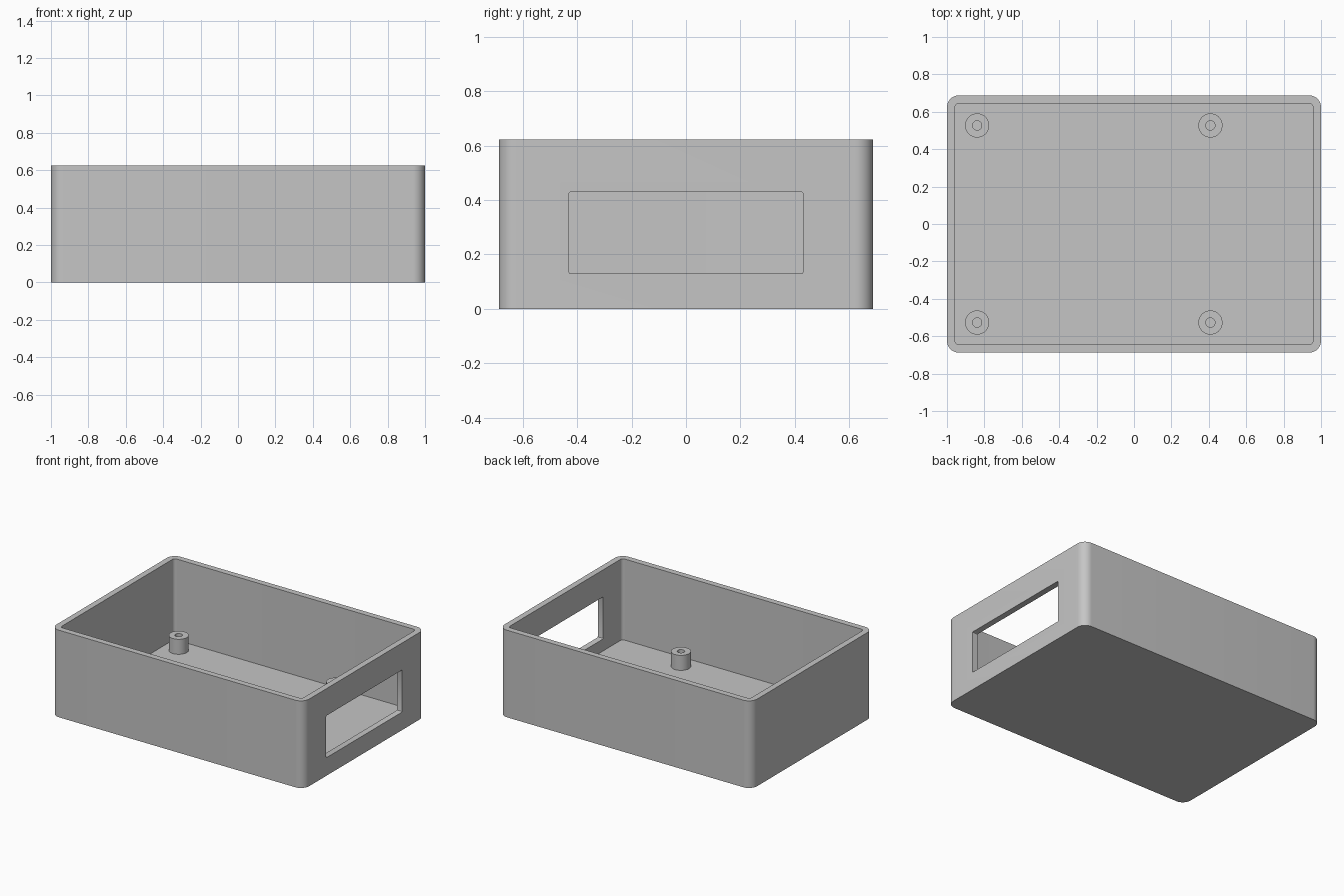
import bpy, bmesh
from math import pi, cos, sin
from mathutils import Vector

if "Cube" in bpy.data.objects:
    bpy.data.objects.remove(bpy.data.objects["Cube"], do_unlink=True)

MM = 2 / 93                      # model units per millimetre
LENGTH, WIDTH, HEIGHT = 93 * MM, 64 * MM, 29 * MM
WALL = 2 * MM

grey = bpy.data.materials.new("plain grey")
grey.use_nodes = True
colour = (0.56, 0.56, 0.56, 1)
grey.diffuse_color = colour
grey.node_tree.nodes["Principled BSDF"].inputs["Base Color"].default_value = colour


def add_object(name, bm):
    bmesh.ops.recalc_face_normals(bm, faces=bm.faces[:])
    mesh = bpy.data.meshes.new(name)
    bm.to_mesh(mesh)
    bm.free()
    mesh.materials.append(grey)
    ob = bpy.data.objects.new(name, mesh)
    bpy.context.collection.objects.link(ob)
    return ob


def rounded_box(name, size, centre, radius, axis, segments):
    """Box whose edges parallel to one axis are rounded."""
    bm = bmesh.new()
    bmesh.ops.create_cube(bm, size=1)
    bmesh.ops.scale(bm, vec=size, verts=bm.verts[:])
    edges = [e for e in bm.edges
             if abs((e.verts[0].co - e.verts[1].co)[axis]) > 0.001]
    bmesh.ops.bevel(bm, geom=edges, offset=radius, segments=segments,
                    profile=0.5, affect='EDGES')
    bmesh.ops.translate(bm, vec=centre, verts=bm.verts[:])
    return add_object(name, bm)


def select_only(ob):
    bpy.ops.object.select_all(action='DESELECT')
    ob.select_set(True)
    bpy.context.view_layer.objects.active = ob


def cut(ob, cutter):
    mod = ob.modifiers.new("cut", 'BOOLEAN')
    mod.operation = 'DIFFERENCE'
    mod.solver = 'EXACT'
    mod.object = cutter
    select_only(ob)
    bpy.ops.object.modifier_apply(modifier=mod.name)
    bpy.data.objects.remove(cutter, do_unlink=True)


def smooth(ob):
    select_only(ob)
    bpy.ops.object.shade_smooth_by_angle(angle=pi / 6)


# Open tray: rounded block, hollowed out, with a window in the +x wall
tray = rounded_box("tray", (LENGTH, WIDTH, HEIGHT), (0, 0, HEIGHT / 2),
                   3 * MM, 2, 12)
cavity = rounded_box("cavity_cutter", (LENGTH - 2 * WALL, WIDTH - 2 * WALL, HEIGHT),
                     (0, 0, HEIGHT / 2 + WALL), MM, 2, 8)
cut(tray, cavity)
window = rounded_box("window_cutter", (10 * MM, 40 * MM, 14 * MM),
                     (LENGTH / 2, 0, 13 * MM), 0.3 * MM, 0, 3)
cut(tray, window)
smooth(tray)


# Hollow mounting posts standing on the floor
def post(name, x, y, sides=40):
    outer, bore, bottom, top = 3 * MM, 1.15 * MM, WALL, 7 * MM
    profile = [(outer, bottom), (outer, top), (bore, top), (bore, bottom)]
    bm = bmesh.new()
    rings = [[bm.verts.new((x + r * cos(2 * pi * i / sides),
                            y + r * sin(2 * pi * i / sides), z))
              for i in range(sides)] for r, z in profile]
    for a, b in zip(rings, rings[1:] + rings[:1]):
        for i in range(sides):
            j = (i + 1) % sides
            bm.faces.new((a[i], a[j], b[j], b[i]))
    smooth(add_object(name, bm))


for side, x in (("right", -39 * MM), ("left", 19 * MM)):
    for end, y in (("front", -24.5 * MM), ("back", 24.5 * MM)):
        post(f"{end}_{side}_post", x, y)
